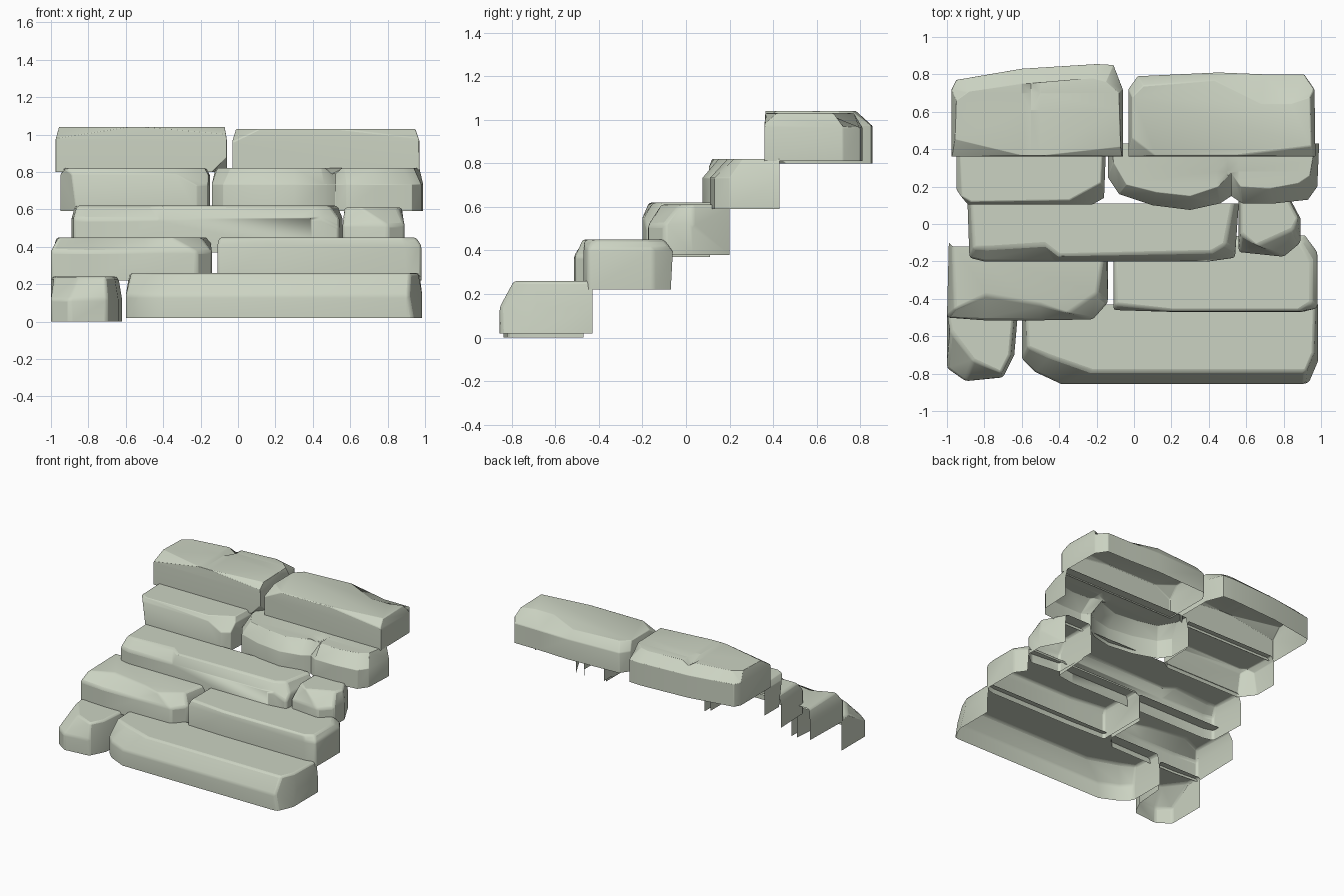
import bpy, bmesh, math
from mathutils import Vector

cube = bpy.data.objects.get("Cube")
if cube:
    bpy.data.objects.remove(cube, do_unlink=True)

# Single pale stone colour
stone_mat = bpy.data.materials.new("pale_sage_stone")
stone_mat.use_nodes = True
colour = (0.60, 0.65, 0.54, 1)
stone_mat.diffuse_color = colour
stone_mat.node_tree.nodes["Principled BSDF"].inputs["Base Color"].default_value = colour


def cut(bm, geom, point, normal, remove=False):
    return bmesh.ops.bisect_plane(bm, geom=geom, dist=1e-5, plane_co=point,
                                  plane_no=normal, clear_outer=remove)


def chip(bm, corners, centre):
    """Slice a corner off along the plane through three points."""
    a, b, c = (Vector(p) for p in corners)
    normal = (b - a).cross(c - a).normalized()
    if normal.dot(centre - a) > 0:
        normal.negate()
    result = cut(bm, bm.verts[:] + bm.edges[:] + bm.faces[:], a, normal, True)
    edges = [g for g in result["geom_cut"] if isinstance(g, bmesh.types.BMEdge)]
    bmesh.ops.holes_fill(bm, edges=edges, sides=0)


def dent(bm, x, y, wide, long, depth):
    """Cut a small cross into the top and push its middle down."""
    for axis, mid, half in ((0, x, wide), (1, y, long)):
        for offset in (-half, 0, half):
            near = [f for f in bm.faces if f.normal.z > 0.9
                    and f.calc_center_median().z > 0]
            geom = set(near)
            for f in near:
                geom.update(f.edges)
                geom.update(f.verts)
            point, normal = Vector((x, y, 0)), Vector((0, 0, 0))
            point[axis], normal[axis] = mid + offset, 1
            cut(bm, list(geom), point, normal)
            bm.normal_update()
    for v in bm.verts:
        if abs(v.co.x - x) < wide * 0.6 and abs(v.co.y - y) < long * 0.6 \
                and any(f.normal.z > 0.9 for f in v.link_faces):
            v.co.z -= depth


def stone(name, z0, z1, shoulder, base, top, chips=(), dents=(), open_back=True):
    """Loft a base outline to a top outline, listed from back left round the front."""
    bm = bmesh.new()
    mid = z0 + (z1 - z0) * shoulder
    rings = [[bm.verts.new((x, y, z)) for x, y in path]
             for path, z in ((base, z0), (base, mid), (top, z1))]
    n = len(base)
    for low, high in zip(rings, rings[1:]):
        for i in range(n):
            j = (i + 1) % n
            bm.faces.new((low[i], low[j], high[j], high[i]))
    bm.faces.new(rings[2])
    bm.faces.new(rings[0][::-1])
    bm.normal_update()
    centre = sum((v.co for v in bm.verts), Vector()) / len(bm.verts)
    for d in dents:
        dent(bm, *d)
    for corners in chips:
        chip(bm, corners, centre)
    bmesh.ops.recalc_face_normals(bm, faces=bm.faces[:])
    # The shells have no underside, and only the top step has a back
    hidden = [f for f in bm.faces if f.normal.z < -0.95
              or (open_back and f.normal.y > 0.9)]
    bmesh.ops.delete(bm, geom=hidden, context="FACES")
    mesh = bpy.data.meshes.new(name)
    bm.to_mesh(mesh)
    bm.free()
    mesh.materials.append(stone_mat)
    obj = bpy.data.objects.new(name, mesh)
    bpy.context.collection.objects.link(obj)
    bevel = obj.modifiers.new("worn_edges", "BEVEL")
    bevel.width, bevel.segments = 0.014, 2
    bevel.limit_method, bevel.angle_limit = "ANGLE", math.radians(28)
    bpy.ops.object.select_all(action="DESELECT")
    obj.select_set(True)
    bpy.context.view_layer.objects.active = obj
    bpy.ops.object.shade_smooth_by_angle(angle=math.radians(40))


# First step
stone("first_step_small_stone", 0, .24, .5,
      [(-1, -.47), (-1, -.77), (-.9, -.84), (-.7, -.82), (-.64, -.7), (-.62, -.47)],
      [(-1, -.47), (-.98, -.57), (-.86, -.73), (-.71, -.8), (-.66, -.7), (-.64, -.47)])
stone("first_step_long_stone", .02, .26, .5,
      [(-.6, -.43), (-.6, -.72), (-.53, -.79), (-.39, -.855), (.9, -.855),
       (.985, -.84), (.985, -.43)],
      [(-.58, -.43), (-.57, -.66), (-.45, -.71), (-.22, -.79), (.9, -.79),
       (.96, -.78), (.97, -.43)],
      chips=[((.56, -.79, .26), (.69, -.855, .16), (.78, -.77, .26)),
             ((.93, -.86, .02), (.92, -.79, .26), (.985, -.66, .2))][1:])

# Second step
stone("second_step_left_stone", .22, .45, .68,
      [(-.99, -.1), (-1, -.5), (-.8, -.515), (-.5, -.515), (-.22, -.51),
       (-.14, -.42), (-.14, -.1)],
      [(-.97, -.12), (-.96, -.46), (-.79, -.38), (-.5, -.43), (-.36, -.48),
       (-.2, -.37), (-.15, -.12)])
stone("second_step_right_stone", .22, .45, .82,
      [(-.11, -.07), (-.11, -.46), (.2, -.47), (.9, -.47), (.98, -.45),
       (.98, -.15), (.92, -.07)],
      [(-.1, -.1), (-.1, -.43), (.2, -.465), (.88, -.465), (.95, -.42),
       (.95, -.2), (.89, -.1)])

# Third step
stone("third_step_long_stone", .37, .62, .72,
      [(-.89, .11), (-.88, -.18), (-.8, -.2), (-.43, -.2), (.4, -.2), (.54, -.18),
       (.56, .11)],
      [(-.87, .11), (-.86, -.13), (-.78, -.13), (-.48, -.11), (-.4, -.17),
       (.48, -.15), (.53, .11)],
      chips=[((.36, -.2, .6), (.54, -.2, .48), (.54, -.08, .62))])
stone("third_step_small_stone", .38, .61, .6,
      [(.56, .2), (.56, -.15), (.8, -.175), (.89, -.1), (.89, .03), (.8, .2)],
      [(.57, .2), (.57, -.05), (.65, -.12), (.85, -.03), (.88, .03), (.79, .2)])

# Fourth step
stone("fourth_step_left_stone", .59, .82, .84,
      [(-.95, .4), (-.95, .12), (-.9, .105), (-.22, .105), (-.16, .14), (-.15, .4)],
      [(-.93, .4), (-.92, .15), (-.87, .12), (-.24, .13), (-.18, .18), (-.17, .4)],
      chips=[((-.38, .1, .81), (-.18, .1, .7), (-.18, .22, .82)),
             ((-.89, .1, .82), (-.86, .1, .59), (-.95, .2, .7))])
stone("fourth_step_right_stone", .59, .82, .62,
      [(-.14, .43), (-.14, .25), (-.08, .16), (.1, .1), (.3, .075), (.46, .11),
       (.52, .15), (.58, .11), (.75, .11), (.93, .13), (.98, .2), (.99, .43)],
      [(-.12, .43), (-.11, .33), (-.04, .21), (.12, .17), (.3, .15), (.45, .2),
       (.52, .27), (.57, .2), (.72, .19), (.88, .22), (.94, .26), (.97, .43)],
      dents=[(.5, .28, .06, .06, .03)])

# Top step, closed at the back
stone("top_step_left_stone", .8, 1.04, .72,
      [(-.95, .77), (-.975, .72), (-.975, .36), (-.06, .36), (-.06, .72),
       (-.11, .85), (-.2, .855), (-.6, .83)],
      [(-.88, .71), (-.95, .66), (-.96, .365), (-.07, .365), (-.08, .7),
       (-.15, .76), (-.22, .78), (-.6, .75)],
      chips=[((-.14, .36, .8), (-.06, .36, .88), (-.06, .46, .8)),
             ((-.97, .36, .98), (-.7, .36, 1.02), (-.86, .43, 1.04)),
             ((-.3, .36, 1.02), (-.06, .36, 1.0), (-.1, .41, 1.04))],
      dents=[(-.55, .7, .05, .09, .035)], open_back=False)
stone("top_step_right_stone", .81, 1.03, .7,
      [(.02, .79), (-.03, .72), (-.03, .36), (.97, .36), (.965, .72),
       (.91, .8), (.7, .8), (.45, .81)],
      [(.05, .74), (-.01, .68), (-.01, .365), (.95, .365), (.94, .68),
       (.84, .64), (.68, .64), (.43, .77)],
      chips=[((.5, .36, 1.03), (.97, .36, .98), (.97, .42, 1.03)),
             ((-.03, .36, .96), (.1, .36, 1.02), (-.01, .46, 1.03))],
      open_back=False)
